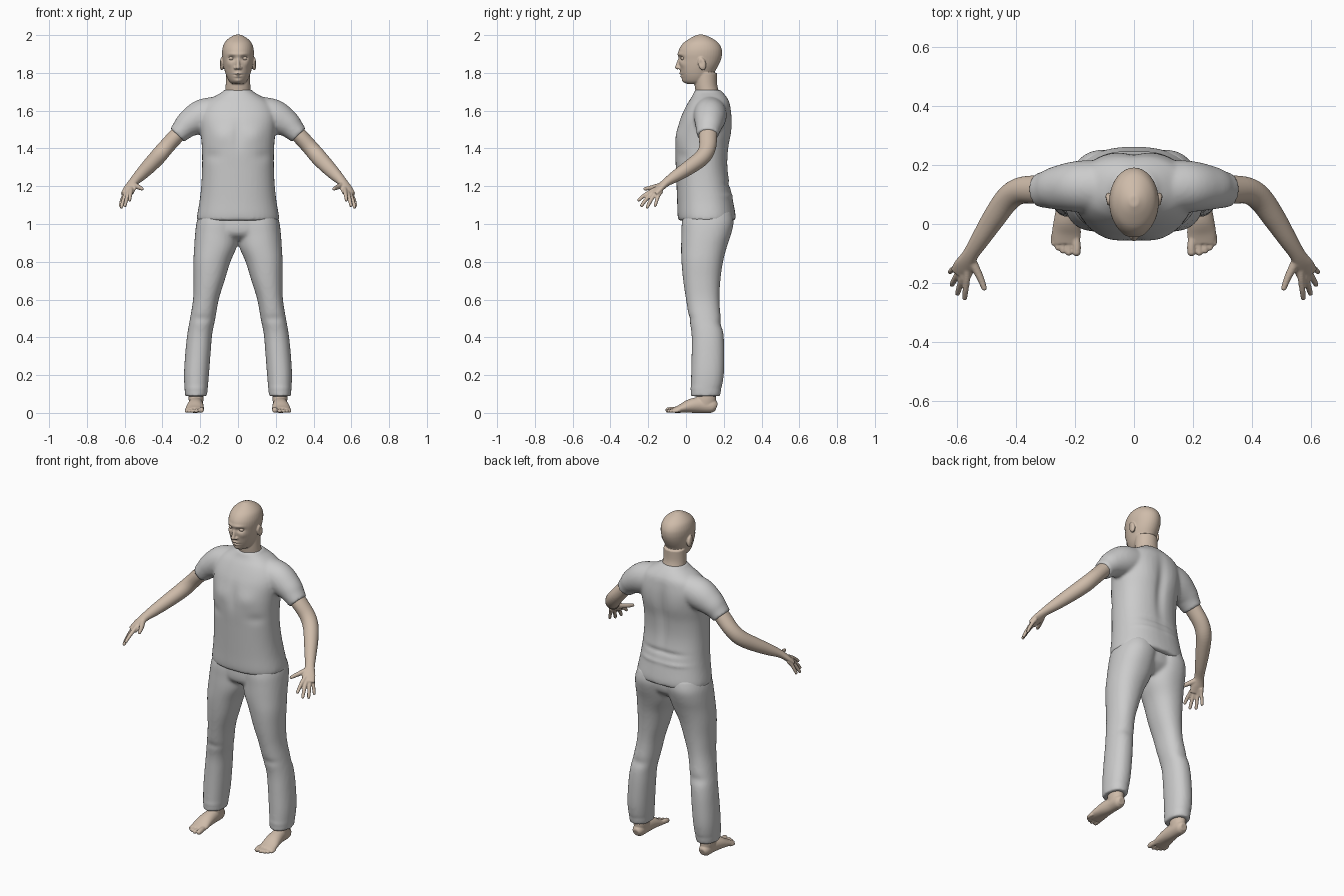
import bpy, bmesh, math
from mathutils import Vector, Matrix

skin = bpy.data.materials.new("skin")
skin.diffuse_color = (0.62, 0.50, 0.40, 1)


def spline(pts, steps=5):
    """Catmull-Rom through tuples of any length."""
    p = [pts[0]] + list(pts) + [pts[-1]]
    out = []
    for i in range(1, len(p) - 2):
        for k in range(steps):
            t = k / steps
            out.append([0.5 * (2 * b + (c - a) * t + (2 * a - 5 * b + 4 * c - d) * t * t
                               + (3 * b - a - 3 * c + d) * t ** 3)
                        for a, b, c, d in zip(p[i - 1], p[i], p[i + 1], p[i + 2])])
    return out + [list(pts[-1])]


def loft(bm, secs, flat=False, power=2.0, pair=False, n=40):
    """Skin sections (x, y, z, ra, rb); flat = horizontal rings, else rings across the path."""
    secs = spline(secs)
    for s in ((1, -1) if pair else (1,)):
        pos = [Vector((q[0] * s, q[1], q[2])) for q in secs]
        rings = []
        for i, q in enumerate(secs):
            u, v = Vector((1, 0, 0)), Vector((0, 1, 0))
            if not flat:
                t = (pos[min(i + 1, len(pos) - 1)] - pos[max(i - 1, 0)]).normalized()
                v = t.cross(Vector((0, 0, 1))).normalized()
                u = v.cross(t)
            ring = []
            for k in range(n):
                a = 2 * math.pi * k / n
                c, d = math.cos(a), math.sin(a)
                c = math.copysign(abs(c) ** (2 / power), c)
                d = math.copysign(abs(d) ** (2 / power), d)
                ring.append(bm.verts.new(pos[i] + u * (c * q[3]) + v * (d * q[4])))
            rings.append(ring)
        for a, b in zip(rings, rings[1:]):
            for k in range(n):
                j = (k + 1) % n
                bm.faces.new((a[k], a[j], b[j], b[k]))
        bm.faces.new(rings[0])
        bm.faces.new(rings[-1])


def ball(bm, c, r, tilt=0.0, pair=False):
    for s in ((1, -1) if pair else (1,)):
        m = (Matrix.Translation((c[0] * s, c[1], c[2])) @ Matrix.Rotation(tilt, 4, 'X')
             @ Matrix.Diagonal((r[0], r[1], r[2], 1)))
        bmesh.ops.create_uvsphere(bm, u_segments=24, v_segments=16, radius=1, matrix=m)


def digit(bm, pts, r0, r1):
    """Rounded finger or toe, on both sides."""
    m = len(pts) - 1
    loft(bm, [(*p, r0 + (r1 - r0) * i / m, r0 + (r1 - r0) * i / m) for i, p in enumerate(pts)],
         pair=True, n=16)
    ball(bm, pts[-1], (r1, r1, r1), pair=True)


def body(rows):
    """Rows (z, front y, back y, half width) to centred sections."""
    return [(0, (f + b) / 2, z, w, (b - f) / 2) for z, f, b, w in rows]


def finish(name, bm, voxel=None, smooth=4, mat=None, bumps=()):
    """Fuse the parts into one skin, then push soft bumps (centre, radii, offset)."""
    bmesh.ops.recalc_face_normals(bm, faces=bm.faces)
    me = bpy.data.meshes.new(name)
    bm.to_mesh(me)
    bm.free()
    ob = bpy.data.objects.new(name, me)
    bpy.context.collection.objects.link(ob)
    if voxel:
        md = ob.modifiers.new("fuse", 'REMESH')
        md.mode, md.voxel_size = 'VOXEL', voxel
        sm = ob.modifiers.new("soften", 'SMOOTH')
        sm.factor, sm.iterations = 0.5, smooth
        bpy.context.view_layer.update()
        dg = bpy.context.evaluated_depsgraph_get()
        baked = bpy.data.meshes.new_from_object(ob.evaluated_get(dg))
        ob.modifiers.clear()
        ob.data = baked
    me = ob.data
    for c, r, o in bumps:
        for s in ((1, -1) if c[0] else (1,)):
            for v in me.vertices:
                d = sum(((v.co[i] - (c[i] * s if i == 0 else c[i])) / r[i]) ** 2 for i in range(3))
                if d < 6:
                    v.co += Vector((o[0] * s, o[1], o[2])) * math.exp(-d)
    me.materials.clear()
    if mat:
        me.materials.append(mat)
    for p in me.polygons:
        p.use_smooth = True
        p.material_index = 0
    return ob


# Head with neck, nose and ears
bm = bmesh.new()
loft(bm, body([(1.742, .005, .09, .03), (1.755, -.012, .12, .046), (1.78, -.023, .14, .06),
               (1.81, -.031, .155, .07), (1.84, -.035, .172, .077), (1.87, -.04, .185, .081),
               (1.90, -.042, .191, .084), (1.93, -.034, .188, .082), (1.96, -.012, .17, .071),
               (1.985, .025, .135, .046), (2.002, .06, .095, .015)]), flat=True)
loft(bm, body([(1.62, .05, .2, .085), (1.67, .05, .19, .076), (1.70, .05, .175, .068),
               (1.74, .045, .165, .065), (1.80, .04, .165, .064)]), flat=True)
loft(bm, [(0, -.03, 1.885, .009, .008), (0, -.039, 1.855, .010, .009), (0, -.045, 1.83, .012, .012)])
ball(bm, (0, -.045, 1.829), (.012, .014, .011))
ball(bm, (.013, -.034, 1.826), (.009, .012, .008), pair=True)
ball(bm, (.086, .085, 1.848), (.012, .021, .035), tilt=.25, pair=True)
finish("head", bm, .004, 3, skin, [
    ((.035, -.035, 1.877), (.02, .03, .012), (0, .014, 0)),       # eye sockets
    ((.033, -.04, 1.899), (.03, .03, .009), (0, -.005, 0)),       # brow
    ((.045, -.02, 1.845), (.02, .03, .018), (.002, -.004, 0)),    # cheeks
    ((0, -.035, 1.797), (.02, .03, .006), (0, -.009, 0)),         # upper lip
    ((0, -.03, 1.781), (.018, .03, .006), (0, -.008, 0)),         # lower lip
    ((0, -.035, 1.789), (.022, .03, .003), (0, .005, 0)),         # mouth line
    ((0, -.01, 1.758), (.022, .03, .014), (0, -.007, 0)),         # chin
    ((.098, .078, 1.852), (.012, .01, .018), (-.006, 0, 0)),      # ear hollow
])

bm = bmesh.new()
ball(bm, (.035, -.015, 1.877), (.014, .013, .011), pair=True)
finish("eyes", bm, mat=skin)

# Arms with hands
bm = bmesh.new()
loft(bm, [(.25, .12, 1.545, .042, .046), (.325, .117, 1.468, .042, .048), (.385, .113, 1.402, .042, .045),
          (.428, .085, 1.352, .043, .043), (.475, .02, 1.302, .039, .039), (.52, -.05, 1.256, .032, .032),
          (.555, -.105, 1.22, .022, .027), (.574, -.142, 1.187, .018, .036),
          (.588, -.17, 1.16, .013, .037)], pair=True)
digit(bm, [(.565, -.15, 1.19), (.567, -.19, 1.17), (.571, -.225, 1.148), (.574, -.25, 1.127)], .0125, .009)
digit(bm, [(.577, -.15, 1.18), (.583, -.185, 1.158), (.592, -.215, 1.125), (.598, -.235, 1.098)], .0125, .009)
digit(bm, [(.587, -.14, 1.175), (.598, -.17, 1.15), (.61, -.192, 1.115), (.617, -.205, 1.09)], .0125, .009)
digit(bm, [(.592, -.13, 1.175), (.606, -.147, 1.148), (.618, -.157, 1.118), (.624, -.163, 1.098)], .0115, .008)
digit(bm, [(.556, -.115, 1.21), (.537, -.15, 1.20), (.52, -.185, 1.192), (.508, -.217, 1.186)], .017, .0095)
finish("arms", bm, .0042, 3, skin)

# Bare feet
bm = bmesh.new()
loft(bm, [(.222, .162, .03, .02, .02), (.222, .14, .036, .036, .033), (.222, .08, .042, .042, .037),
          (.226, .02, .036, .036, .044), (.229, -.03, .022, .022, .049), (.229, -.065, .014, .014, .046)],
     pair=True)
loft(bm, [(.222, .115, .2, .045, .052), (.222, .11, .11, .04, .05), (.222, .107, .07, .039, .053),
          (.222, .1, .03, .034, .055)], flat=True, pair=True)
for x, y, r in ((.195, -.095, .0145), (.221, -.097, .011), (.241, -.09, .0105),
                (.258, -.08, .010), (.272, -.065, .0095)):
    digit(bm, [(.228 + (x - .228) * .8, -.03, .018), (x, y + .025, r + .003), (x, y, r)], r, r)
finish("feet", bm, .0042, 3, skin)

# T-shirt: trunk and sleeves
bm = bmesh.new()
loft(bm, body([(1.018, -.04, .26, .218), (1.05, -.045, .262, .216), (1.12, -.047, .25, .204),
               (1.2, -.05, .235, .195), (1.3, -.054, .222, .19), (1.4, -.058, .226, .191),
               (1.48, -.05, .237, .198), (1.55, -.033, .24, .205), (1.6, -.012, .238, .198),
               (1.645, .012, .231, .17), (1.675, .032, .214, .125), (1.698, .042, .193, .085),
               (1.71, .048, .182, .074)]), flat=True, power=2.3)
loft(bm, [(.08, .125, 1.605, .075, .085), (.185, .127, 1.572, .089, .087), (.258, .122, 1.532, .073, .075),
          (.295, .117, 1.498, .059, .064), (.322, .115, 1.47, .051, .058)], pair=True)
finish("t_shirt", bm, .009, 6, None, [
    ((0, .25, 1.42), (.03, .08, .17), (0, -.014, 0)),             # spine hollow
    ((.09, .23, 1.52), (.07, .06, .09), (0, .007, 0)),            # shoulder blades
    ((.09, -.05, 1.47), (.06, .05, .05), (0, -.008, 0)),          # chest
    ((0, -.05, 1.47), (.025, .05, .08), (0, .006, 0)),
    ((.14, -.03, 1.36), (.05, .06, .03), (0, .006, 0)),
    ((.1, .25, 1.15), (.09, .06, .012), (0, .005, 0)),            # lower back folds
    ((.06, .24, 1.21), (.08, .06, .014), (0, -.006, 0)),
    ((0, .0, 1.03), (.4, .4, .007), (0, 0, -.002)),
])

# Trousers: seat and two legs, rows (z, centre x, half width, front y, back y)
bm = bmesh.new()
legs = [(.088, .222, .058, .025, .18), (.2, .22, .066, .027, .2), (.33, .211, .067, .03, .203),
        (.42, .202, .066, .029, .198), (.5, .187, .067, .016, .185), (.6, .17, .068, 0, .177),
        (.7, .153, .082, -.015, .182), (.8, .138, .098, -.024, .196), (.88, .119, .113, -.026, .217),
        (.95, .112, .115, -.024, .24), (1.01, .105, .114, -.022, .252), (1.07, .095, .105, -.01, .24)]
loft(bm, [(c, (f + b) / 2, z, w, (b - f) / 2) for z, c, w, f, b in legs], flat=True, power=2.2, pair=True)
loft(bm, body([(.915, .03, .17, .1), (.94, -.01, .205, .16), (.98, -.022, .232, .195),
               (1.07, -.015, .235, .195)]), flat=True, power=2.3)
finish("trousers", bm, .009, 6, None, [
    ((.19, .03, .5), (.05, .05, .02), (0, .005, 0)),              # knee folds
    ((.2, .19, .47), (.06, .05, .025), (0, -.006, 0)),
    ((.22, .1, .13), (.09, .1, .012), (0, -.003, 0)),
])
